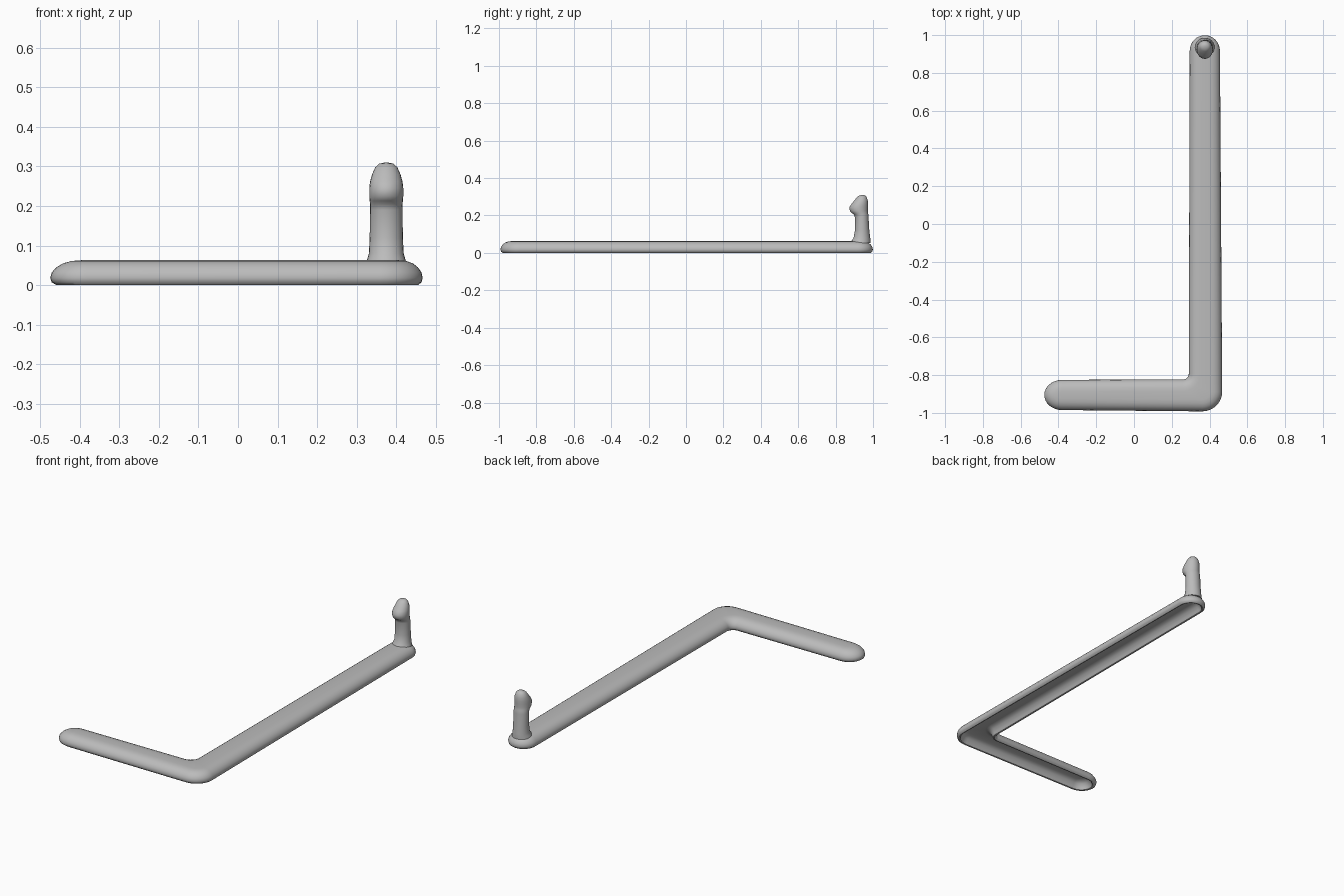
import bpy, bmesh
from math import sin, cos, pi, radians

cube = bpy.data.objects.get("Cube")
if cube:
    bpy.data.objects.remove(cube)

grey = bpy.data.materials.new("plain grey")
grey.use_nodes = True
color = (0.5, 0.5, 0.5, 1)
grey.diffuse_color = color
grey.node_tree.nodes["Principled BSDF"].inputs["Base Color"].default_value = color


def arc(cx, cy, rx, ry, start, end, steps):
    """Points on an elliptical arc, angles in degrees."""
    angles = [radians(start + (end - start) * i / steps) for i in range(steps + 1)]
    return [(cx + rx * cos(a), cy + ry * sin(a)) for a in angles]


def loft(name, rings):
    """Skin a stack of equal-sized 3D rings and cap both ends."""
    bm = bmesh.new()
    loops = [[bm.verts.new(p) for p in ring] for ring in rings]
    for low, high in zip(loops, loops[1:]):
        for i in range(len(low)):
            j = (i + 1) % len(low)
            bm.faces.new((low[i], low[j], high[j], high[i]))
    caps = [bm.faces.new(loops[0]), bm.faces.new(loops[-1])]
    bmesh.ops.triangulate(bm, faces=caps)
    bmesh.ops.recalc_face_normals(bm, faces=bm.faces)
    mesh = bpy.data.meshes.new(name)
    bm.to_mesh(mesh)
    bm.free()
    mesh.materials.append(grey)
    obj = bpy.data.objects.new(name, mesh)
    bpy.context.collection.objects.link(obj)
    bpy.ops.object.select_all(action="DESELECT")
    obj.select_set(True)
    bpy.context.view_layer.objects.active = obj
    bpy.ops.object.shade_smooth_by_angle(angle=radians(50))
    return obj


def bar_outline(inset, z):
    """L-shaped plan with rounded ends, drawn in by the inset."""
    r = 0.08 - inset
    points = arc(0.36, -0.888, 0.107 - inset, 0.104 - inset, -90, 0, 10)   # outer corner
    points += arc(0.375, 0.917, r, 0.082 - inset, 0, 180, 16)              # back end
    points += arc(0.26, -0.793, 0.03 + inset, 0.03 + inset, 0, -90, 8)     # inner corner
    points += arc(-0.38, -0.905, 0.095 - 1.3 * inset, r, 90, 270, 16)      # side end
    return [(x, y, z) for x, y in points]


# Hollow L-shaped bar: from the inner ceiling, round the rim, up to the top
bar_section = [
    (0.062, 0.046), (0.045, 0.042), (0.032, 0.032), (0.024, 0.015), (0.019, 0.002),
    (0.012, 0.0), (0.003, 0.007), (0.0, 0.018), (0.003, 0.032), (0.012, 0.045),
    (0.025, 0.055), (0.042, 0.061), (0.062, 0.063),
]
loft("bar", [bar_outline(d, z) for d, z in bar_section])

# Upright post with a hooked round head: height, front y, back y, half width
post_section = [
    (0.052, 0.880, 0.986, 0.052), (0.066, 0.886, 0.986, 0.048),
    (0.080, 0.896, 0.985, 0.044), (0.120, 0.903, 0.980, 0.042),
    (0.190, 0.903, 0.976, 0.041), (0.205, 0.898, 0.975, 0.041),
    (0.213, 0.886, 0.973, 0.042), (0.225, 0.876, 0.972, 0.043),
    (0.245, 0.874, 0.973, 0.043), (0.262, 0.885, 0.973, 0.041),
    (0.280, 0.900, 0.972, 0.036), (0.298, 0.914, 0.966, 0.028),
    (0.307, 0.926, 0.958, 0.018), (0.310, 0.940, 0.948, 0.004),
]
rings = []
for z, front, back, half in post_section:
    ring = arc(0.375, (front + back) / 2, half, (back - front) / 2, 0, 360, 24)[:-1]
    rings.append([(x, y, z) for x, y in ring])
loft("hooked_post", rings)
